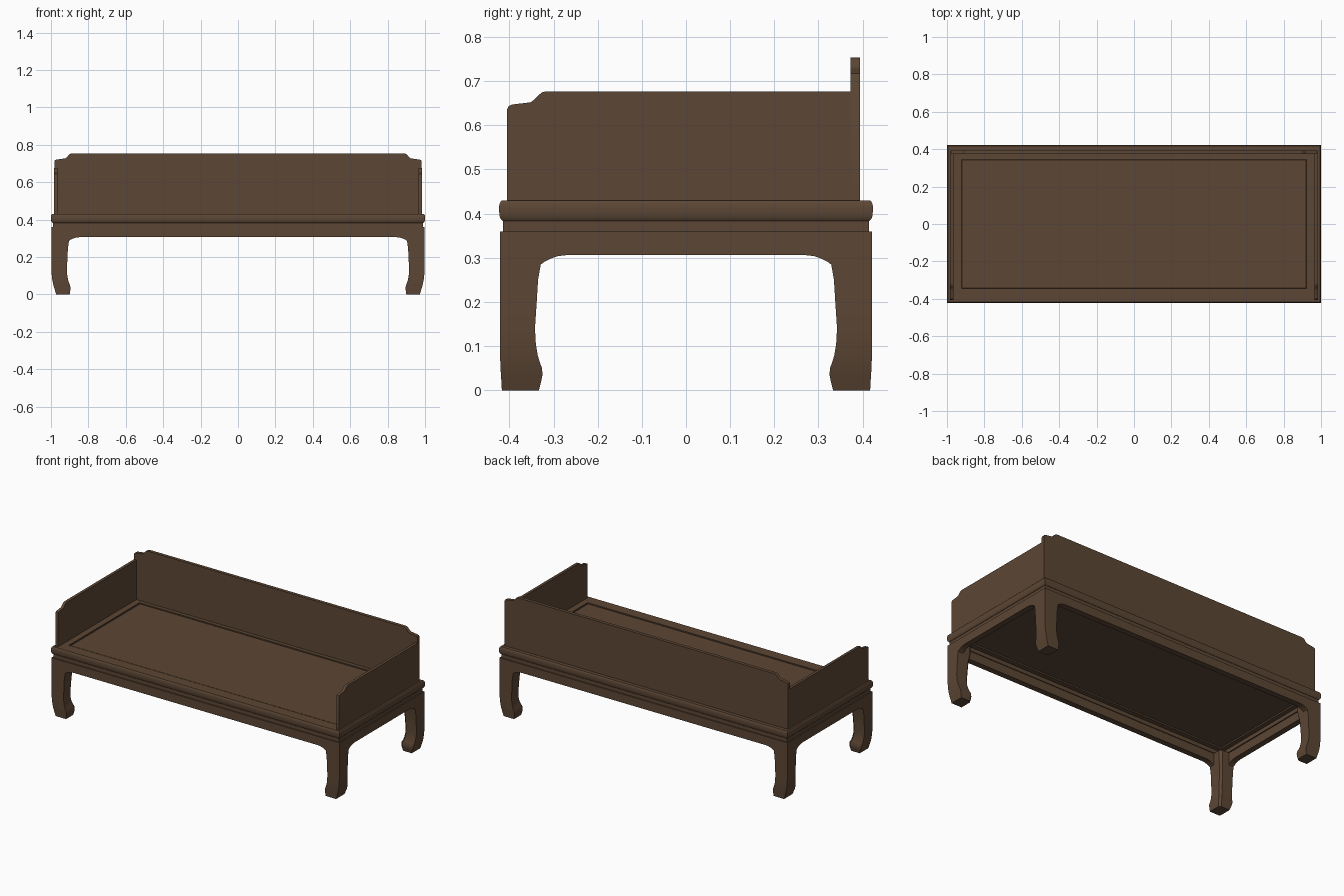
import bpy, bmesh

if "Cube" in bpy.data.objects:
    bpy.data.objects.remove(bpy.data.objects["Cube"])

wood = bpy.data.materials.new("dark brown wood")
wood.diffuse_color = (0.107, 0.062, 0.035, 1)
wood.use_nodes = True
wood.node_tree.nodes["Principled BSDF"].inputs["Base Color"].default_value = wood.diffuse_color


def finish(bm, name, smooth=True):
    bmesh.ops.recalc_face_normals(bm, faces=bm.faces)
    me = bpy.data.meshes.new(name)
    bm.to_mesh(me)
    bm.free()
    me.materials.append(wood)
    ob = bpy.data.objects.new(name, me)
    bpy.context.collection.objects.link(ob)
    if smooth:
        bpy.ops.object.select_all(action='DESELECT')
        bpy.context.view_layer.objects.active = ob
        ob.select_set(True)
        bpy.ops.object.shade_smooth_by_angle(angle=0.6)
    return ob


def loft(name, rings, closed=False):
    """Skin a list of equal-length vertex rings; cap the ends or close the loop."""
    bm = bmesh.new()
    vs = [[bm.verts.new(p) for p in r] for r in rings]
    n = len(rings[0])
    pairs = list(zip(vs, vs[1:])) + ([(vs[-1], vs[0])] if closed else [])
    for a, b in pairs:
        for i in range(n):
            j = (i + 1) % n
            bm.faces.new((a[i], a[j], b[j], b[i]))
    if not closed:
        bm.faces.new(vs[0])
        bm.faces.new(vs[-1])
    return finish(bm, name)


def rect(hx, hy, z):
    return [(-hx, -hy, z), (hx, -hy, z), (hx, hy, z), (-hx, hy, z)]


def plate(name, pts, axis, a, b):
    """Extrude a profile (u, z) along x or y from a to b."""
    def put(u, z, d):
        return (u, d, z) if axis == 'y' else (d, u, z)
    return loft(name, [[put(u, z, d) for u, z in pts] for d in (a, b)])


def mirrored(half):
    return half + [(-u, z) for u, z in reversed(half)]


# seat frame: rounded moulding with an open middle
moulding = [(0.008, 0.383), (0.003, 0.388), (0.0005, 0.396), (0, 0.406), (0.0, 0.418),
            (0.002, 0.425), (0.006, 0.43), (0.073, 0.43), (0.073, 0.383)]
loft("seat_frame", [rect(1.0 - d, 0.423 - d, z) for d, z in moulding], True)

# seat panel, slightly sunk, with a narrow groove around it
loft("seat_panel", [rect(0.928, 0.351, 0.392), rect(0.928, 0.351, 0.423),
                    rect(0.922, 0.345, 0.423), rect(0.919, 0.342, 0.427)])

# waist between frame and apron
loft("waist", [rect(0.990, 0.414, 0.359), rect(0.990, 0.414, 0.384),
               rect(0.955, 0.380, 0.384), rect(0.955, 0.380, 0.359)], True)

# aprons with curved spandrels running into the legs
arch = [(-0.085, 0.26), (-0.077, 0.262), (-0.083, 0.284), (-0.094, 0.292),
        (-0.108, 0.299), (-0.124, 0.304), (-0.142, 0.306)]


def apron(half):
    left = [(-half + 0.02, 0.36), (-half + 0.02, 0.26)]
    left += [(-half - u + (0.008 if i > 1 else 0), z) for i, (u, z) in enumerate(arch)]
    return mirrored(left)


for s, side in ((-1, "front"), (1, "back")):
    plate(side + "_apron", apron(0.998), 'y', s * 0.421, s * 0.385)
for s, side in ((-1, "left"), (1, "right")):
    plate(side + "_apron", apron(0.421), 'x', s * 0.998, s * 0.962)

# legs: z, outer x, inner x, outer y, inner y
leg = [(0.0, 0.972, 0.900, 0.417, 0.333), (0.02, 0.978, 0.897, 0.418, 0.328),
       (0.035, 0.983, 0.896, 0.419, 0.325), (0.05, 0.987, 0.898, 0.420, 0.326),
       (0.063, 0.990, 0.904, 0.4205, 0.331), (0.08, 0.993, 0.909, 0.421, 0.336),
       (0.105, 0.996, 0.913, 0.421, 0.340), (0.14, 0.998, 0.914, 0.421, 0.342),
       (0.20, 0.998, 0.912, 0.421, 0.338), (0.25, 0.998, 0.909, 0.421, 0.335),
       (0.284, 0.998, 0.904, 0.421, 0.329), (0.30, 0.998, 0.902, 0.421, 0.327),
       (0.36, 0.998, 0.902, 0.421, 0.327)]
for sx, nx in ((-1, "left"), (1, "right")):
    for sy, ny in ((-1, "front"), (1, "back")):
        rings = []
        for z, xo, xi, yo, yi in leg:
            c = 0.012  # softened inner corner
            rings.append([(sx * x, sy * y, z) for x, y in
                          ((xo, yo), (xi, yo), (xi, yi + c), (xi + c, yi), (xo, yi))])
        loft(f"{ny}_{nx}_leg", rings)

# back rail with stepped shoulders
back = [(-0.982, 0.43), (-0.982, 0.708), (-0.979, 0.717), (-0.970, 0.721), (-0.925, 0.727),
        (-0.915, 0.733), (-0.906, 0.745), (-0.899, 0.751), (-0.888, 0.754)]
plate("back_rail", mirrored(back), 'y', 0.373, 0.394)

# side rails, stepped down at the front
side_profile = [(0.373, 0.43), (-0.405, 0.43), (-0.405, 0.636), (-0.402, 0.643), (-0.394, 0.647),
                (-0.352, 0.652), (-0.344, 0.658), (-0.332, 0.670), (-0.325, 0.675),
                (-0.315, 0.677), (0.373, 0.677)]
for s, side in ((-1, "left"), (1, "right")):
    plate(side + "_rail", side_profile, 'x', s * 0.965, s * 0.983)
